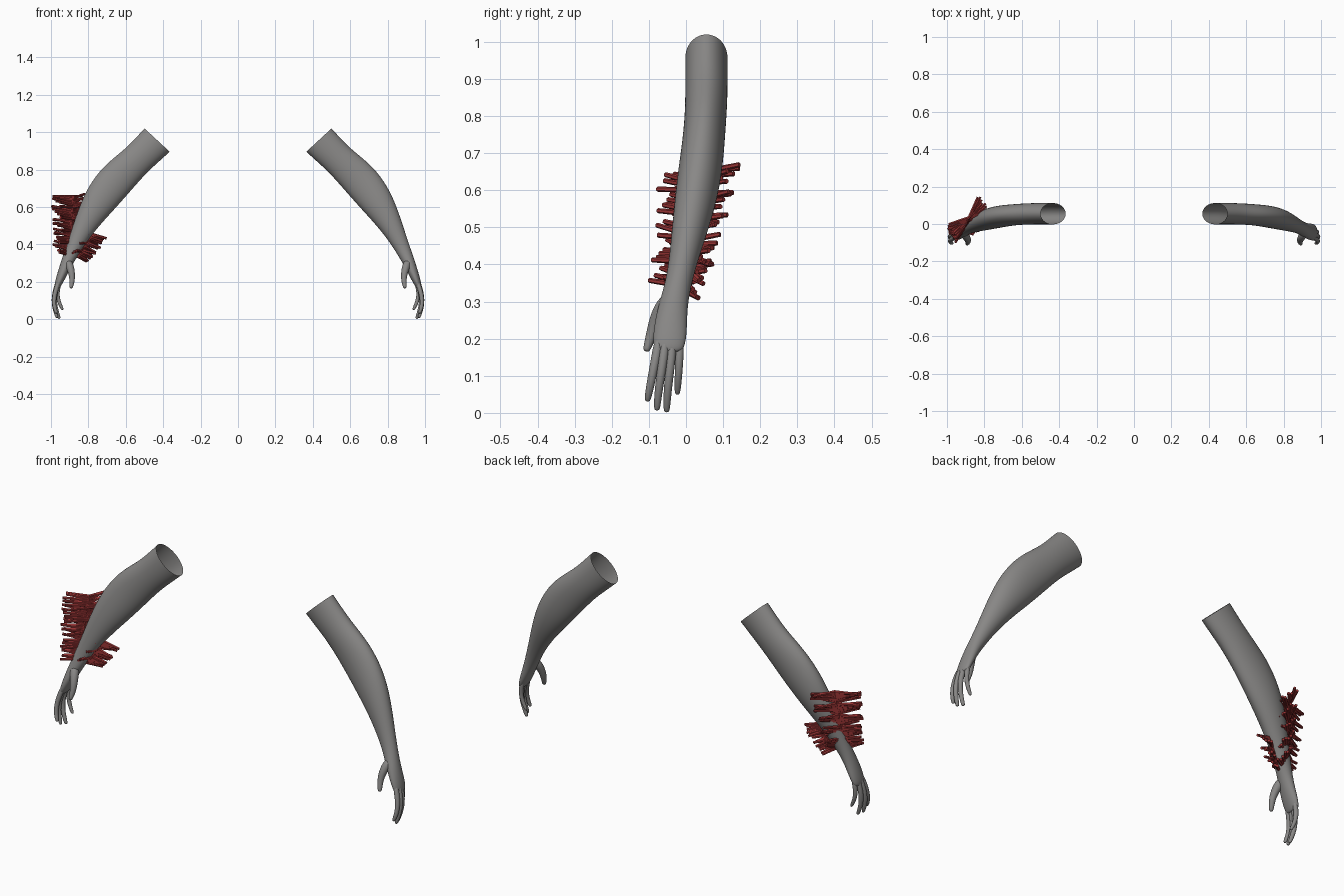
import bpy, bmesh, math, random
from mathutils import Vector, Matrix

if "Cube" in bpy.data.objects:
    bpy.data.objects.remove(bpy.data.objects["Cube"])

random.seed(4)


def material(name, rgb):
    m = bpy.data.materials.new(name)
    m.diffuse_color = (*rgb, 1)
    m.use_nodes = True
    m.node_tree.nodes["Principled BSDF"].inputs["Base Color"].default_value = m.diffuse_color
    return m


GREY = material("warm_grey", (0.25, 0.245, 0.24))
RED = material("dark_red", (0.32, 0.035, 0.035))


def finish(name, bm, mat, levels=0):
    me = bpy.data.meshes.new(name)
    bmesh.ops.recalc_face_normals(bm, faces=bm.faces)
    bm.to_mesh(me)
    bm.free()
    ob = bpy.data.objects.new(name, me)
    bpy.context.collection.objects.link(ob)
    me.materials.append(mat)
    if levels:
        for p in me.polygons:
            p.use_smooth = True
        sub = ob.modifiers.new("smooth", 'SUBSURF')
        sub.levels = sub.render_levels = levels
    return ob


def loft(bm, rings, cap_start=False):
    loops = [[bm.verts.new(p) for p in r] for r in rings]
    n = len(loops[0])
    for a, b in zip(loops, loops[1:]):
        for i in range(n):
            bm.faces.new((a[i], a[(i + 1) % n], b[(i + 1) % n], b[i]))
    bm.faces.new(loops[-1])
    if cap_start:
        bm.faces.new(loops[0])


def oval(c, u, v, n):
    return [c + u * math.cos(2 * math.pi * i / n) + v * math.sin(2 * math.pi * i / n)
            for i in range(n)]


# Arm sections: outer x, z, inner x, z, centre y, half depth in y
ARM = [(.50, 1.02, .365, .895, .055, .057),
       (.56, .955, .425, .84, .055, .057),
       (.615, .90, .49, .782, .055, .057),
       (.72, .82, .572, .688, .05, .056),
       (.805, .705, .66, .588, .038, .06),
       (.857, .58, .745, .497, .02, .054),
       (.90, .444, .816, .405, -.004, .040),
       (.927, .365, .858, .337, -.020, .035),
       (.953, .288, .893, .278, -.037, .040),
       (.974, .218, .925, .215, -.043, .046),
       (.983, .175, .948, .173, -.046, .042),
       (.978, .163, .958, .162, -.047, .028)]

# Digits: x, y, z, radius along the centre line
DIGITS = {
    "index_finger": [(.955, -.070, .21, .014), (.984, -.085, .13, .012),
                     (.984, -.097, .07, .011), (.972, -.103, .038, .009)],
    "middle_finger": [(.960, -.053, .21, .014), (.988, -.065, .12, .012),
                      (.983, -.074, .06, .011), (.969, -.078, .014, .009)],
    "ring_finger": [(.958, -.035, .21, .014), (.984, -.043, .12, .012),
                    (.974, -.050, .055, .011), (.957, -.052, .009, .009)],
    "little_finger": [(.952, -.017, .21, .013), (.969, -.018, .14, .011),
                      (.957, -.021, .09, .010), (.940, -.023, .056, .008)],
    "thumb": [(.912, -.042, .315, .024), (.892, -.077, .265, .020),
              (.885, -.092, .215, .015), (.892, -.105, .174, .011)],
}


def build_arm(side, s):
    # Open-topped sleeve of arm, wrist and palm
    bm = bmesh.new()
    rings = []
    for ox, oz, ix, iz, y, hy in ARM:
        c = Vector((s * (ox + ix) / 2, y, (oz + iz) / 2))
        u = Vector((s * (ox - ix) / 2, 0, (oz - iz) / 2))
        rings.append(oval(c, u * 1.02, Vector((0, hy * 1.02, 0)), 16))
    loft(bm, rings)
    finish(side + "_arm", bm, GREY, 2)
    # Fingers and thumb
    for name, pts in DIGITS.items():
        bm = bmesh.new()
        P = [Vector((s * p[0], p[1], p[2])) for p in pts]
        rings = []
        for i, p in enumerate(P):
            t = (P[min(i + 1, 3)] - P[max(i - 1, 0)]).normalized()
            u = t.cross(Vector((0, 1, 0))).normalized()
            v = t.cross(u)
            r = pts[i][3] * 1.05
            rings.append(oval(p, u * r, v * r, 10))
        rings.append(oval(P[3] + t * r * 0.8, u * r * .6, v * r * .6, 10))
        loft(bm, rings, True)
        finish(side + "_" + name, bm, GREY, 2)


build_arm("left", 1)
build_arm("right", -1)


def rod(bm, a, b, r):
    d = b - a
    m = Matrix.Translation((a + b) / 2) @ d.to_track_quat('Z', 'Y').to_matrix().to_4x4()
    bmesh.ops.create_cone(bm, cap_ends=True, segments=6, radius1=r, radius2=r * .8,
                          depth=d.length, matrix=m)


def rod_panel(name, top, bottom, across, normal, tiers, per_tier, reach, rise):
    """Herringbone of rods off a stem; each tier fans from the panel outwards."""
    bm = bmesh.new()
    top, bottom = Vector(top), Vector(bottom)
    across, normal = Vector(across).normalized(), Vector(normal).normalized()
    rod(bm, top, bottom, .008)
    count = tiers * per_tier
    for i in range(count):
        t = i / (count - 1)
        base = top.lerp(bottom, t)
        fan = (i % per_tier) / (per_tier - 1)
        for sgn, (l0, l1) in zip((-1, 1), reach):
            length = (l0 + (l1 - l0) * t) * random.uniform(.88, 1.05)
            d = across * sgn + normal * (.45 - .7 * fan)
            d.z += rise + random.uniform(-.12, .12)
            rod(bm, base, base + d.normalized() * length, .0085)
    finish(name, bm, RED)


# Large panel on the outer back of the forearm
rod_panel("outer_rod_panel", (-.882, .035, .655), (-.905, -.022, .345),
          (.74, .68, 0), (-.68, .74, 0), 5, 7, ((.125, .09), (.125, .09)), .12)
# Small panel on the inner side of the forearm
rod_panel("inner_rod_panel", (-.785, .01, .455), (-.855, -.015, .335),
          (.8, .55, -.15), (.5, -.75, 0), 3, 6, ((.04, .07), (.085, .07)), -.2)
